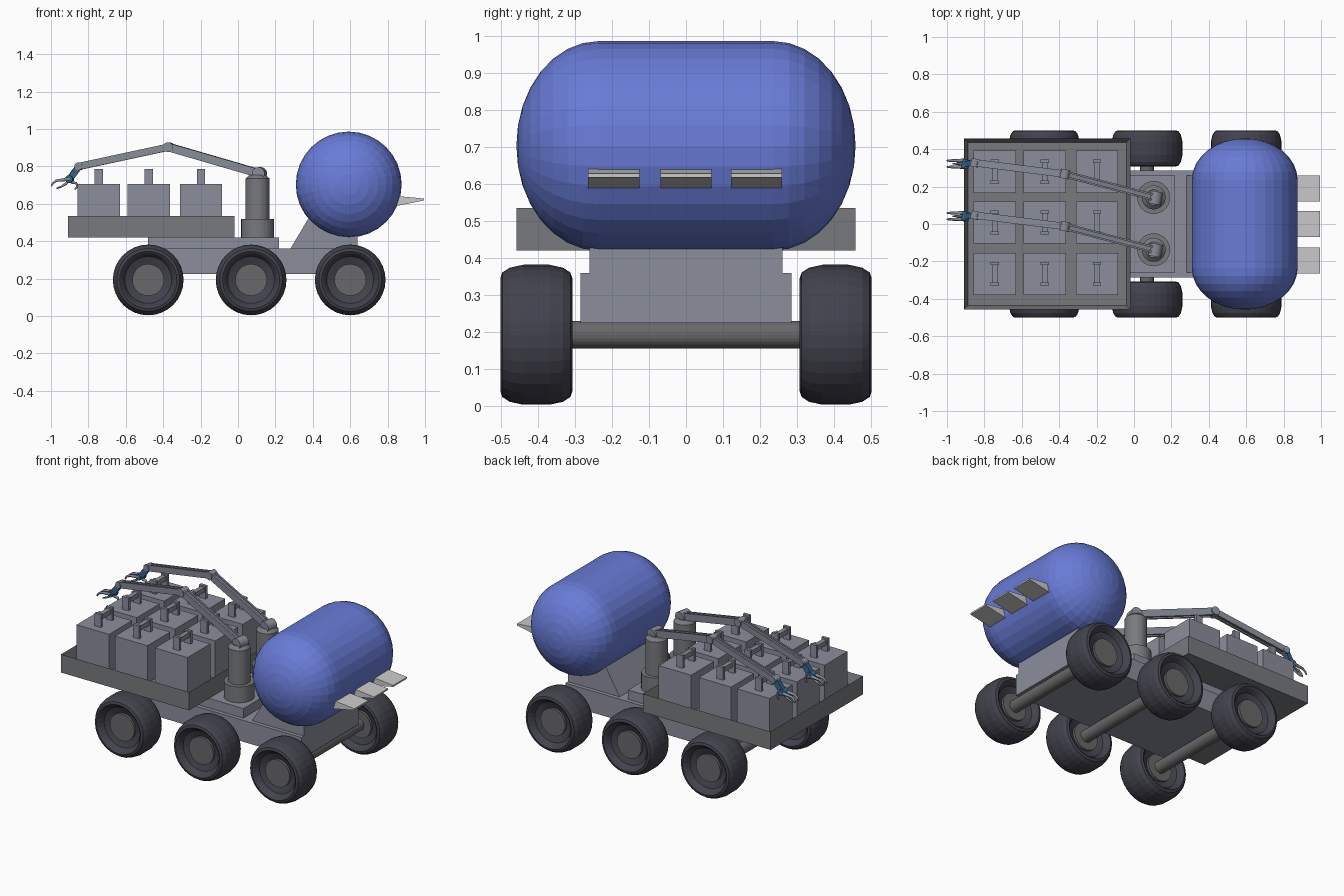
import bpy, bmesh, math
from mathutils import Matrix, Vector

if "Cube" in bpy.data.objects:
    bpy.data.objects.remove(bpy.data.objects["Cube"])

def mat(name, c):
    m = bpy.data.materials.new(name)
    m.diffuse_color = (*c, 1)
    m.use_nodes = True
    m.node_tree.nodes["Principled BSDF"].inputs["Base Color"].default_value = m.diffuse_color
    return m

BLUE = mat("tank_blue", (0.14, 0.20, 0.68))
BODY = mat("body_grey", (0.26, 0.27, 0.33))
TRAY = mat("tray_grey", (0.19, 0.195, 0.21))
TYRE = mat("tyre_dark", (0.055, 0.055, 0.075))
HUB = mat("hub_grey", (0.14, 0.14, 0.145))
FIN = mat("fin_light", (0.55, 0.55, 0.53))
STEEL = mat("arm_grey", (0.24, 0.26, 0.31))
WRIST = mat("wrist_blue", (0.04, 0.13, 0.25))

def finish(name, bm, m):
    bmesh.ops.recalc_face_normals(bm, faces=bm.faces)
    me = bpy.data.meshes.new(name)
    bm.to_mesh(me)
    bm.free()
    me.materials.append(m)
    ob = bpy.data.objects.new(name, me)
    bpy.context.collection.objects.link(ob)
    return ob

def box(name, x0, x1, y0, y1, z0, z1, m):
    bm = bmesh.new()
    M = Matrix.Translation(((x0+x1)/2, (y0+y1)/2, (z0+z1)/2)) @ Matrix.Diagonal((x1-x0, y1-y0, z1-z0, 1))
    bmesh.ops.create_cube(bm, size=1, matrix=M)
    return finish(name, bm, m)

def rod(name, p, q, r, m, seg=24, r2=None):
    """Cylinder or cone from p to q."""
    p, q = Vector(p), Vector(q)
    bm = bmesh.new()
    M = Matrix.Translation((p+q)/2) @ (q-p).to_track_quat('Z', 'Y').to_matrix().to_4x4()
    bmesh.ops.create_cone(bm, cap_ends=True, segments=seg, radius1=r,
                          radius2=r if r2 is None else r2, depth=(q-p).length, matrix=M)
    return finish(name, bm, m)

def lathe(name, profile, centre, m, seg=32, closed=False):
    """Spin (radius, y) points around the y axis."""
    bm = bmesh.new()
    vs = [bm.verts.new((r, y, 0)) for r, y in profile]
    es = [bm.edges.new(e) for e in zip(vs, vs[1:])]
    if closed:
        es.append(bm.edges.new((vs[-1], vs[0])))
    bmesh.ops.spin(bm, geom=vs+es, cent=(0, 0, 0), axis=(0, 1, 0), angle=2*math.pi, steps=seg)
    bmesh.ops.remove_doubles(bm, verts=bm.verts, dist=1e-4)
    bmesh.ops.translate(bm, verts=bm.verts, vec=centre)
    return finish(name, bm, m)

def prism(name, profile, y0, y1, m):
    """Extrude an (x, z) outline along y."""
    bm = bmesh.new()
    f = bm.faces.new([bm.verts.new((x, y0, z)) for x, z in profile])
    g = bmesh.ops.extrude_face_region(bm, geom=[f])['geom']
    bmesh.ops.translate(bm, vec=(0, y1-y0, 0), verts=[v for v in g if isinstance(v, bmesh.types.BMVert)])
    return finish(name, bm, m)

def beam(name, p, q, width, height, m, side=0.0):
    """Rectangular bar from p to q, shifted sideways."""
    p, q = Vector(p), Vector(q)
    d = (q-p).normalized()
    s = d.cross(Vector((0, 0, 1))).normalized()
    u = s.cross(d)
    R = Matrix((d, s, u)).transposed().to_4x4()
    bm = bmesh.new()
    M = Matrix.Translation((p+q)/2 + s*side) @ R @ Matrix.Diagonal(((q-p).length, width, height, 1))
    bmesh.ops.create_cube(bm, size=1, matrix=M)
    return finish(name, bm, m)

def finger(name, pts, r, m):
    cu = bpy.data.curves.new(name, 'CURVE')
    cu.dimensions = '3D'
    cu.bevel_depth, cu.bevel_resolution, cu.use_fill_caps = r, 1, True
    sp = cu.splines.new('POLY')
    sp.points.add(len(pts)-1)
    for i, p in enumerate(pts):
        sp.points[i].co = (*p, 1)
        sp.points[i].radius = 1 - 0.6*i/(len(pts)-1)
    cu.materials.append(m)
    ob = bpy.data.objects.new(name, cu)
    bpy.context.collection.objects.link(ob)

# wheels, hubs and axles
half = [(0.080, 0.045), (0.125, 0.062), (0.142, 0.088), (0.153, 0.097), (0.168, 0.092), (0.181, 0.072), (0.189, 0.035)]
tyre = half + [(r, -y) for r, y in reversed(half)]
for i, x in enumerate((-0.48, 0.07, 0.60)):
    rod(f"axle_{i}", (x, -0.36, 0.193), (x, 0.36, 0.193), 0.0375, HUB)
    for s in (-1, 1):
        lathe(f"tyre_{i}_{s}", tyre, (x, s*0.404, 0.193), TYRE, closed=True)
        rod(f"hub_{i}_{s}", (x, s*0.404-0.062, 0.193), (x, s*0.404+0.062, 0.193), 0.085, HUB, 32)

# chassis, deck plate and tank cradle
box("chassis", -0.48, 0.64, -0.285, 0.285, 0.225, 0.36, BODY)
box("deck_plate", -0.48, 0.22, -0.26, 0.26, 0.36, 0.42, BODY)
prism("tank_cradle", [(0.28, 0.36), (0.64, 0.36), (0.64, 0.52), (0.50, 0.62), (0.435, 0.62)], -0.26, 0.26, BODY)

# tank with rounded ends
R, flat, cap, n = 0.283, 0.235, 0.223, 8
end = [(R*math.cos(a), flat+cap*math.sin(a)) for a in (i*math.pi/2/n for i in range(n))] + [(0, flat+cap)]
lathe("tank", [(r, -y) for r, y in reversed(end)] + end, (0.592, 0, 0.703), BLUE)

# wedge fins on the tank
for i, y in enumerate((-0.195, 0, 0.19)):
    prism(f"fin_{i}", [(0.80, 0.648), (0.865, 0.640), (0.995, 0.628), (0.995, 0.618), (0.865, 0.592), (0.80, 0.58)],
          y-0.069, y+0.069, FIN)

# cargo tray with a sunken floor
tray = box("cargo_tray", -0.91, -0.02, -0.458, 0.458, 0.42, 0.535, TRAY)
bm = bmesh.new()
bm.from_mesh(tray.data)
bmesh.ops.inset_region(bm, faces=[f for f in bm.faces if f.normal.z > 0.9], thickness=0.03, depth=-0.065)
bm.to_mesh(tray.data)
bm.free()

# cargo boxes with handles
for i, x in enumerate((-0.744, -0.477, -0.198)):
    for j, y in enumerate((0.28, 0.008, -0.267)):
        k = f"{i}_{j}"
        box("cargo_box_"+k, x-0.113, x+0.113, y-0.113, y+0.113, 0.468, 0.705, BODY)
        for s in (-1, 1):
            box(f"handle_post_{k}_{s}", x-0.022, x+0.022, y+s*0.056-0.009, y+s*0.056+0.009, 0.70, 0.785, BODY)
        box("handle_bar_"+k, x-0.014, x+0.014, y-0.05, y+0.05, 0.745, 0.775, BODY)

# two robot arms on turrets
for n_, dy in (("left", 0.0), ("right", -0.28)):
    def P(x, y, z):
        return Vector((x, y+dy, z))
    rod(n_+"_turret_base", P(0.105, 0.142, 0.42), P(0.105, 0.142, 0.52), 0.088, TRAY, 32)
    rod(n_+"_turret", P(0.105, 0.142, 0.52), P(0.105, 0.142, 0.735), 0.064, TRAY, 32)
    rod(n_+"_turret_cap", P(0.105, 0.142, 0.735), P(0.105, 0.142, 0.755), 0.064, TRAY, 32, 0.042)
    sh, el, wr, pa = P(0.115, 0.14, 0.762), P(-0.37, 0.267, 0.903), P(-0.85, 0.327, 0.80), P(-0.90, 0.322, 0.732)
    side = Vector((0.2, 0.98, 0)).normalized()
    for part, c, r, w, m in (("shoulder", sh, 0.034, 0.034, STEEL), ("elbow", el, 0.026, 0.025, STEEL),
                             ("wrist", wr, 0.021, 0.022, STEEL), ("palm", pa, 0.020, 0.024, WRIST)):
        rod(f"{n_}_{part}_joint", c-side*w, c+side*w, r, m)
    # each link is two side plates around a thin core
    for part, a, b, h in (("upper_arm", sh, el, 0.044), ("forearm", el, wr, 0.038)):
        for s in (-1, 1):
            beam(f"{n_}_{part}_plate_{s}", a, b, 0.010, h, STEEL, s*0.014)
        beam(f"{n_}_{part}_core", a, b, 0.020, h*0.6, STEEL)
    beam(n_+"_wrist_link", wr, pa, 0.030, 0.034, WRIST)
    # claw: two forward fingers and a thumb
    for s in (-1, 1):
        o = s*0.017
        finger(f"{n_}_finger_{s}", [pa+Vector(v) for v in
               ((0, o, 0), (-0.035, o, -0.004), (-0.07, o, -0.008), (-0.09, o, -0.022), (-0.098, o, -0.038))], 0.011, STEEL)
    finger(n_+"_thumb", [pa+Vector(v) for v in
           ((0, 0, 0), (0.015, 0, -0.018), (0.035, 0, -0.022), (0.040, 0, -0.04), (0.028, 0, -0.056))], 0.011, STEEL)
    finger(n_+"_lower_finger", [pa+Vector(v) for v in
           ((0, 0, 0), (-0.02, 0, -0.025), (-0.045, 0, -0.04), (-0.07, 0, -0.05))], 0.010, STEEL)
